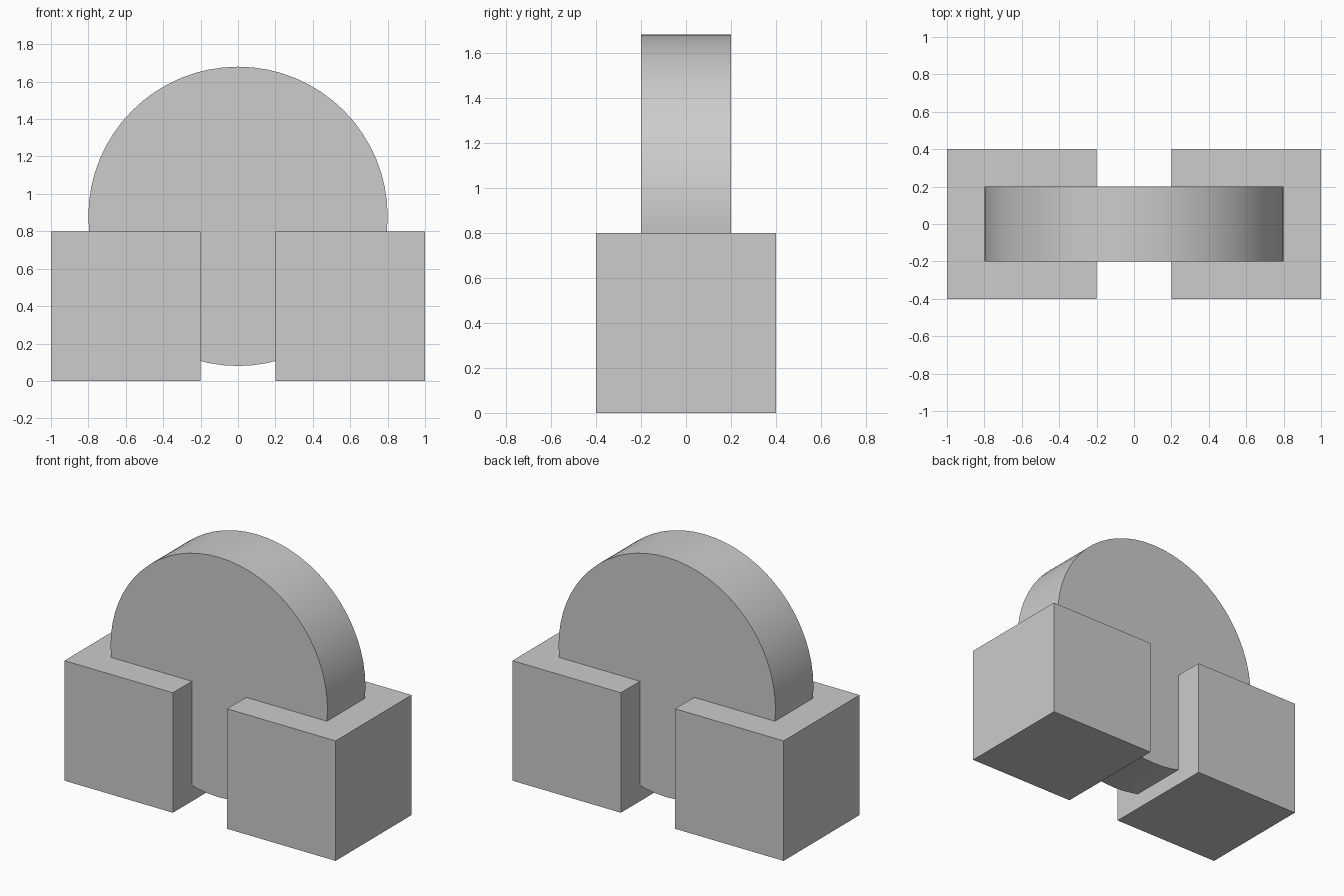
import bpy
import math

cube = bpy.data.objects.get("Cube")
if cube:
    bpy.data.objects.remove(cube, do_unlink=True)

# Single light grey finish
grey = bpy.data.materials.new("light_grey")
grey.use_nodes = True
colour = (0.604, 0.604, 0.604, 1)
grey.diffuse_color = colour
grey.node_tree.nodes["Principled BSDF"].inputs["Base Color"].default_value = colour


def finish(name):
    obj = bpy.context.object
    obj.name = name
    obj.data.materials.append(grey)
    return obj


# Two cube supports, one on each side
for name, side in (("left_block", 1), ("right_block", -1)):
    bpy.ops.mesh.primitive_cube_add(size=0.8, location=(side * 0.6, 0, 0.4))
    finish(name)

# Upright disc held between the blocks
bpy.ops.mesh.primitive_cylinder_add(
    vertices=64, radius=0.8, depth=0.4,
    location=(0, 0, 0.88), rotation=(math.pi / 2, 0, 0))
finish("disc")
bpy.ops.object.shade_smooth_by_angle(angle=math.radians(30))
